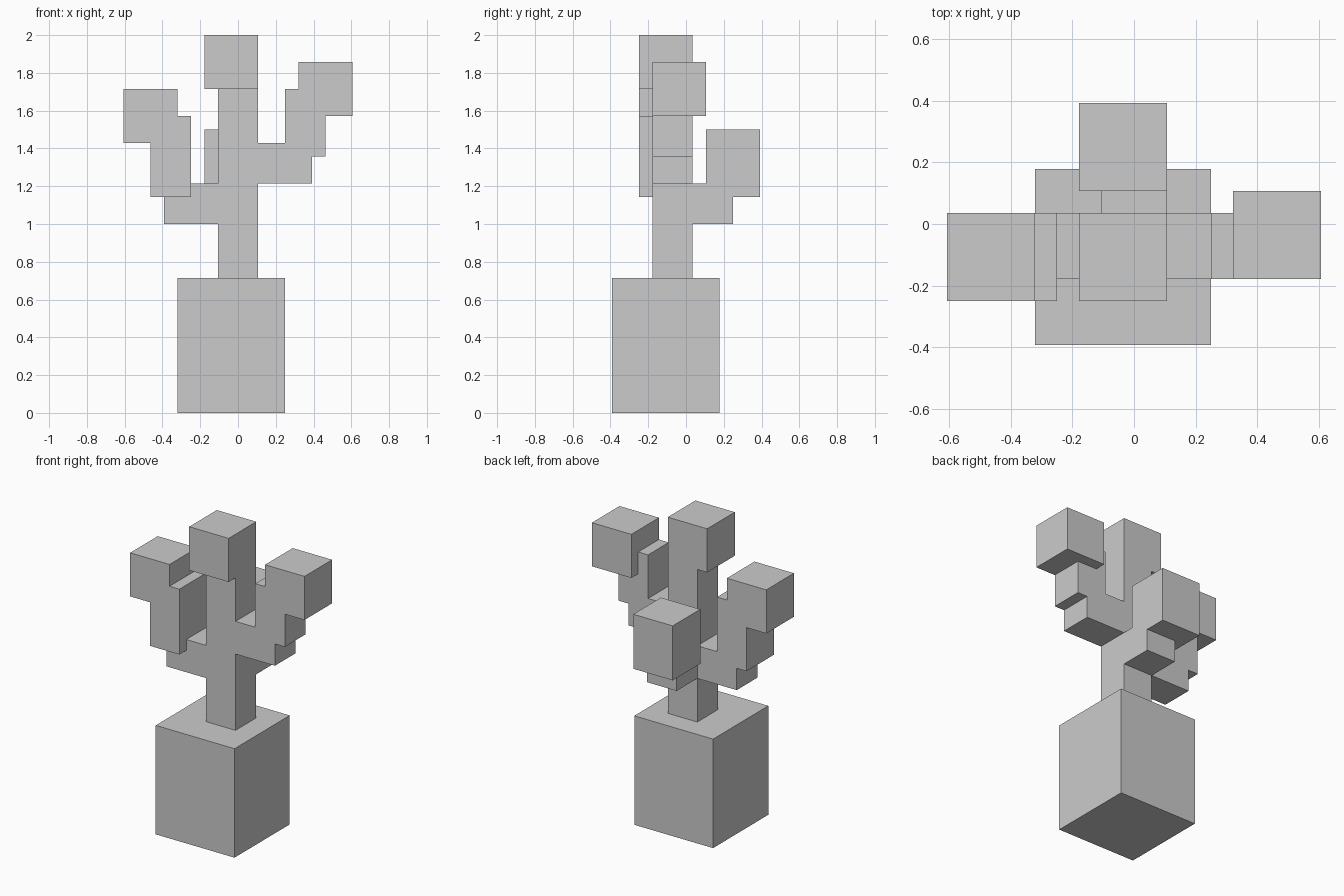
import bpy, bmesh, math
from itertools import product
from mathutils import Vector

if "Cube" in bpy.data.objects:
    bpy.data.objects.remove(bpy.data.objects["Cube"])

U = 2 / 28                              # one grid cell
ORIGIN = Vector((-8.5, -5.5, 0))        # grid corner, in cells


def block_object(name, boxes):
    """Fuse grid-aligned boxes (x0,x1, y0,y1, z0,z1) into one clean outer skin."""
    cells = set()
    for x0, x1, y0, y1, z0, z1 in boxes:
        cells.update(product(range(x0, x1), range(y0, y1), range(z0, z1)))
    bm = bmesh.new()
    verts = {}

    def vert(p):
        key = tuple(round(c) for c in p)
        if key not in verts:
            verts[key] = bm.verts.new((Vector(key) + ORIGIN) * U)
        return verts[key]

    for cell in cells:
        for axis, side in product(range(3), (0, 1)):
            step = [0, 0, 0]
            step[axis] = 2 * side - 1
            if tuple(c + s for c, s in zip(cell, step)) in cells:
                continue
            corners = []
            for a, b in ((0, 0), (1, 0), (1, 1), (0, 1)):
                p = list(cell)
                p[axis] += side
                p[(axis + 1) % 3] += a
                p[(axis + 2) % 3] += b
                corners.append(vert(p))
            bm.faces.new(corners if side else corners[::-1])
    # merge the coplanar cell faces
    bmesh.ops.dissolve_limit(bm, angle_limit=math.radians(1),
                             verts=bm.verts[:], edges=bm.edges[:])
    mesh = bpy.data.meshes.new(name)
    bm.to_mesh(mesh)
    bm.free()
    obj = bpy.data.objects.new(name, mesh)
    bpy.context.collection.objects.link(obj)
    return obj


# Base block
block_object("base", [(4, 12, 0, 8, 0, 10)])

# Trunk with crown and three stepped branches
trunk = [(7, 10, 3, 6, 10, 24), (6, 10, 2, 6, 24, 28)]
right_branch = [(10, 14, 3, 6, 17, 20), (12, 15, 3, 6, 19, 24), (13, 17, 3, 7, 22, 26)]
left_branch = [(3, 7, 3, 6, 14, 17), (2, 5, 2, 6, 16, 22), (0, 4, 2, 6, 20, 24)]
back_branch = [(7, 10, 6, 9, 14, 17), (6, 10, 7, 11, 16, 21)]
block_object("trunk_and_branches", trunk + right_branch + left_branch + back_branch)
